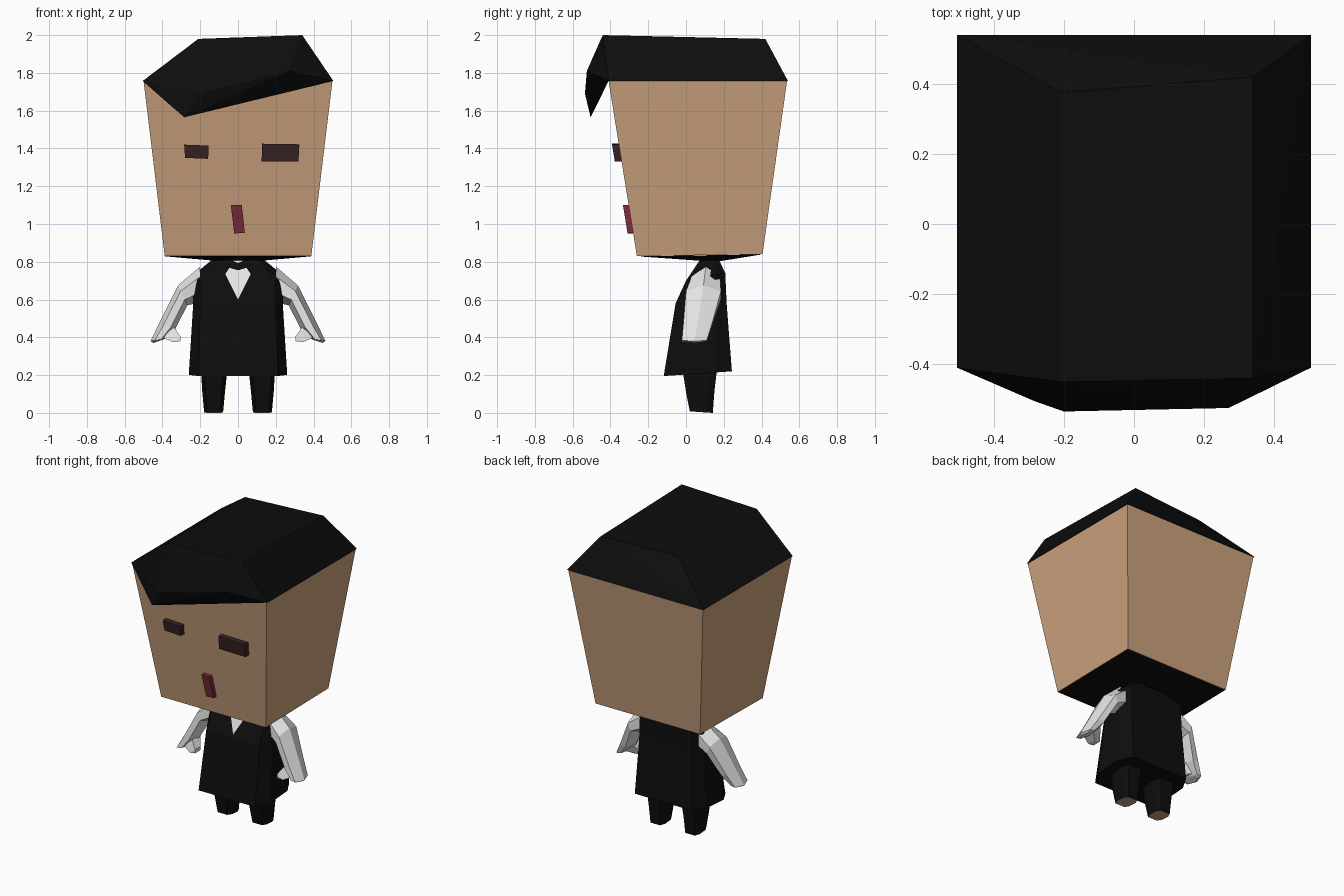
import bpy, bmesh
from mathutils import Vector

if "Cube" in bpy.data.objects:
    bpy.data.objects.remove(bpy.data.objects["Cube"])


def material(name, rgb):
    m = bpy.data.materials.new(name)
    m.diffuse_color = (*rgb, 1)
    m.use_nodes = True
    m.node_tree.nodes["Principled BSDF"].inputs["Base Color"].default_value = m.diffuse_color
    return m


SKIN = material("skin", (0.60, 0.36, 0.21))
BLACK = material("black", (0.004, 0.004, 0.004))
WHITE = material("white", (0.78, 0.78, 0.78))
EYE = material("dark brown", (0.042, 0.017, 0.017))
LIP = material("dark red", (0.20, 0.024, 0.04))


def finish(bm, name, *mats):
    bmesh.ops.recalc_face_normals(bm, faces=bm.faces)
    me = bpy.data.meshes.new(name)
    bm.to_mesh(me)
    bm.free()
    for m in mats:
        me.materials.append(m)
    ob = bpy.data.objects.new(name, me)
    bpy.context.collection.objects.link(ob)
    return ob


def hull(name, pts, mat):
    bm = bmesh.new()
    for p in pts:
        bm.verts.new(p)
    res = bmesh.ops.convex_hull(bm, input=bm.verts)
    bmesh.ops.delete(bm, geom=[v for v in bm.verts if not v.link_faces], context='VERTS')
    bmesh.ops.dissolve_limit(bm, angle_limit=0.02, verts=bm.verts, edges=bm.edges)
    return finish(bm, name, mat)


def loft(name, rings, *mats):
    bm = bmesh.new()
    vs = [[bm.verts.new(p) for p in r] for r in rings]
    n = len(vs[0])
    for a, b in zip(vs, vs[1:]):
        for i in range(n):
            j = (i + 1) % n
            bm.faces.new((a[i], a[j], b[j], b[i]))
    bm.faces.new(vs[0]).material_index = len(mats) - 1
    bm.faces.new(vs[-1])
    return finish(bm, name, *mats)


def rect(hx, y0, y1, z0, z1):
    return [(-hx, y0, z0), (hx, y0, z0), (hx, y1, z1), (-hx, y1, z1)]


# Head: tapered block, with a shallow black base under the chin
chin = rect(0.388, -0.26, 0.405, 0.83, 0.84)
brow = rect(0.5, -0.41, 0.535, 1.757, 1.757)
loft("head", [chin, brow], SKIN)
loft("neck", [rect(0.12, 0.08, 0.19, 0.805, 0.805), rect(0.386, -0.257, 0.402, 0.829, 0.839)], BLACK)

# Hair: faceted cap and a slanted fringe hanging over the brow
cap_top = [(-0.21, -0.45, 1.98), (0.34, -0.44, 2.0), (0.34, 0.42, 1.98), (-0.21, 0.375, 1.975)]
cap_base = rect(0.505, -0.41, 0.54, 1.757, 1.757)
hull("hair_cap", cap_top + cap_base, BLACK)
hull("hair_fringe", cap_top[:2] + cap_base[:2] +
     [(-0.285, -0.505, 1.565), (-0.2, -0.535, 1.69), (0.27, -0.525, 1.81)], BLACK)


# Face features: thin blocks following the slope of the face
def face_y(z):
    return -0.26 - 0.15 * (z - 0.83) / 0.927


def feature(name, outline, depth, mat):
    loft(name, [[(x, face_y(z) + d, z) for x, z in outline] for d in (-depth, 0.03)], mat)


feature("right_eye", [(-0.28, 1.35), (-0.158, 1.345), (-0.155, 1.415), (-0.285, 1.42)], 0.036, EYE)
feature("left_eye", [(0.125, 1.332), (0.32, 1.33), (0.325, 1.422), (0.128, 1.425)], 0.036, EYE)
feature("mouth", [(-0.02, 0.95), (0.036, 0.953), (0.02, 1.1), (-0.038, 1.1)], 0.03, LIP)


# Waistcoat: chamfered rings from hem to neck
def octagon(cx, hx, y0, y1, z0, z1, cut):
    dy = (y1 - y0) * 0.25
    xy = [(-hx + cut, y0), (hx - cut, y0), (hx, y0 + dy), (hx, y1 - dy),
          (hx - cut, y1), (-hx + cut, y1), (-hx, y1 - dy), (-hx, y0 + dy)]
    return [(cx + x, y, z0 + (z1 - z0) * (y - y0) / (y1 - y0)) for x, y in xy]


loft("waistcoat", [octagon(0, 0.26, -0.118, 0.243, 0.195, 0.22, 0.05),
                   octagon(0, 0.237, -0.055, 0.215, 0.58, 0.58, 0.04),
                   octagon(0, 0.237, 0.0, 0.208, 0.70, 0.74, 0.04),
                   octagon(0, 0.125, 0.08, 0.17, 0.82, 0.82, 0.03)], BLACK)


# Shirt front and collar plates lying on the chest
def chest_y(z):
    return -0.006 + (-0.055 + 0.055 * (z - 0.58) / 0.12 if z < 0.7 else 0.08 * (z - 0.7) / 0.12)


def plate(name, polys, mat):
    bm = bmesh.new()
    for poly in polys:
        bm.faces.new([bm.verts.new((x, chest_y(z), z)) for x, z in poly])
    bmesh.ops.remove_doubles(bm, verts=bm.verts, dist=0.0005)
    ob = finish(bm, name, mat)
    for p in ob.data.polygons:
        if p.normal.y > 0:
            p.flip()


plate("shirt_front", [[(0, 0.60), (0.05, 0.70), (-0.05, 0.70)],
                      [(-0.05, 0.70), (0.05, 0.70), (0.067, 0.735), (0.045, 0.768), (0, 0.755),
                       (-0.045, 0.768), (-0.067, 0.735)]], WHITE)
plate("collar", [[(0, 0.793), (0.045, 0.815), (-0.045, 0.815)]], WHITE)


# Arms: six-sided sleeves ending in mitten hands with a thumb
def arm_ring(s, out, inn, y0, y1):
    o, i = Vector((s * out[0], 0, out[1])), Vector((s * inn[0], 0, inn[1]))
    ym = (y0 + y1) / 2
    ring = []
    for t, y in ((0, ym), (0.28, y0), (0.72, y0), (1, ym), (0.72, y1), (0.28, y1)):
        p = o.lerp(i, t)
        ring.append((p.x, y, p.z))
    return ring


for s, side in ((-1, "right"), (1, "left")):
    loft(side + "_arm", [arm_ring(s, (0.20, 0.775), (0.20, 0.585), 0.03, 0.18),
                         arm_ring(s, (0.317, 0.675), (0.268, 0.57), 0.0, 0.185),
                         arm_ring(s, (0.42, 0.47), (0.332, 0.445), -0.015, 0.135),
                         arm_ring(s, (0.463, 0.38), (0.385, 0.393), -0.022, 0.11),
                         arm_ring(s, (0.448, 0.37), (0.395, 0.388), 0.0, 0.09)], WHITE)
    hull(side + "_thumb", [(s * x, y, z) for x, z, y0, y1 in
                           ((0.34, 0.455, 0.0, 0.09), (0.40, 0.40, 0.0, 0.09),
                            (0.305, 0.405, -0.02, 0.04), (0.305, 0.38, -0.02, 0.04),
                            (0.345, 0.375, -0.02, 0.04)) for y in (y0, y1)], WHITE)
    # Legs: tapered trousers with bare soles
    loft(side + "_leg", [octagon(s * 0.129, 0.05, 0.02, 0.142, 0.008, 0.0, 0.015),
                         octagon(s * 0.129, 0.06, 0.0, 0.15, 0.11, 0.11, 0.018),
                         octagon(s * 0.126, 0.071, -0.02, 0.165, 0.24, 0.24, 0.02)], BLACK, SKIN)
